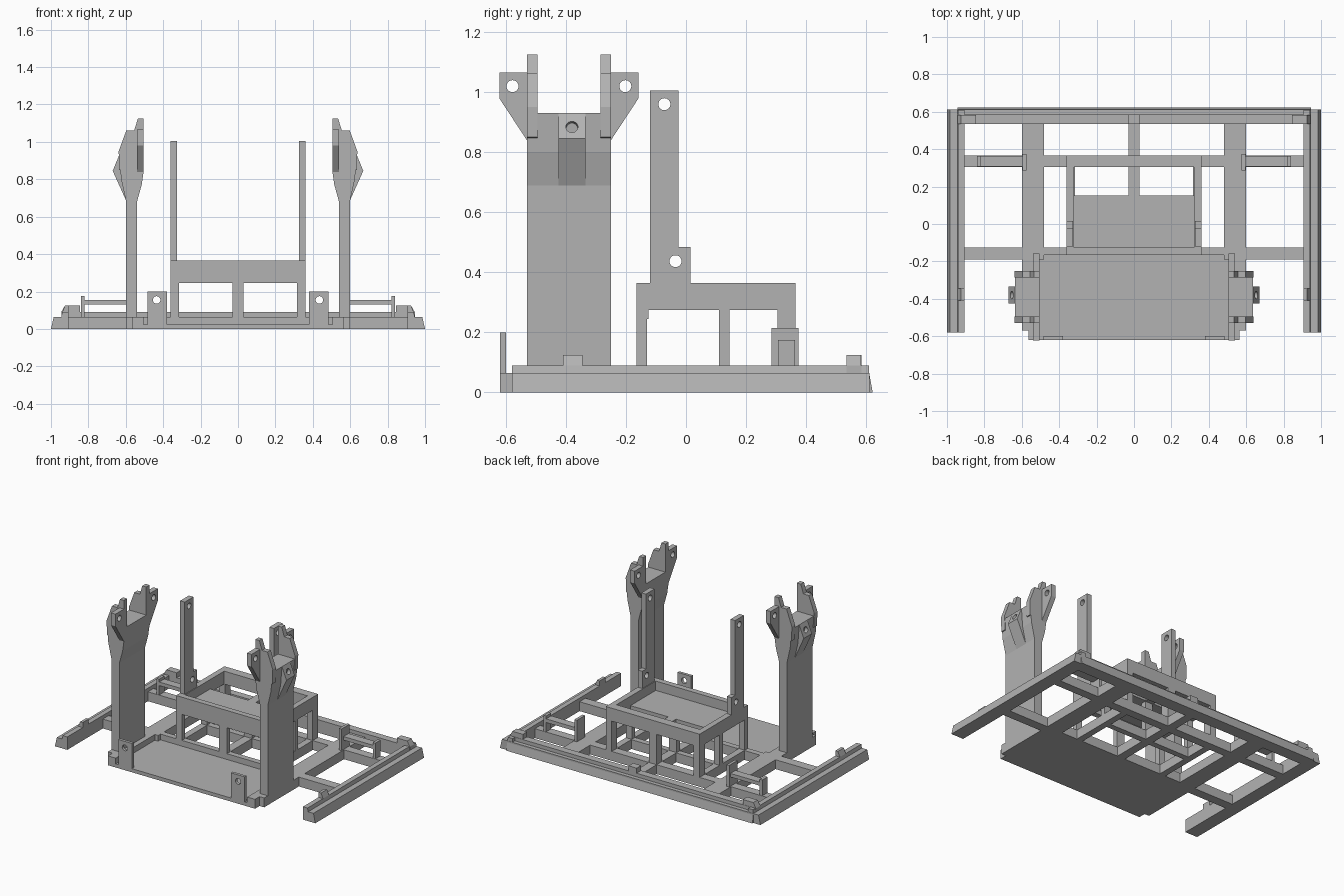
import bpy, bmesh, math
from mathutils import Vector

cube = bpy.data.objects.get("Cube")
if cube:
    bpy.data.objects.remove(cube, do_unlink=True)

grey = bpy.data.materials.new("plain_grey")
grey.use_nodes = True
COLOUR = (0.45, 0.45, 0.45, 1)
grey.diffuse_color = COLOUR
grey.node_tree.nodes["Principled BSDF"].inputs["Base Color"].default_value = COLOUR


def prism(name, points, axis, lo, hi):
    """Extrude a flat profile along an axis."""
    place = {"x": lambda a, b, t: (t, a, b),
             "y": lambda a, b, t: (a, t, b),
             "z": lambda a, b, t: (a, b, t)}[axis]
    bm = bmesh.new()
    face = bm.faces.new([bm.verts.new(place(a, b, lo)) for a, b in points])
    new = bmesh.ops.extrude_face_region(bm, geom=[face])["geom"]
    shift = Vector(place(0, 0, hi - lo))
    bmesh.ops.translate(bm, vec=shift, verts=[v for v in new if isinstance(v, bmesh.types.BMVert)])
    bmesh.ops.recalc_face_normals(bm, faces=bm.faces)
    mesh = bpy.data.meshes.new(name)
    bm.to_mesh(mesh)
    bm.free()
    mesh.materials.append(grey)
    obj = bpy.data.objects.new(name, mesh)
    bpy.context.collection.objects.link(obj)
    return obj


def box(name, x, y, z):
    x, y = sorted(x), sorted(y)
    return prism(name, [(x[0], y[0]), (x[1], y[0]), (x[1], y[1]), (x[0], y[1])], "z", *z)


def drill(obj, centre, direction, radius=0.02, depth=0.15):
    """Cut a round hole through a part."""
    ring = [(radius * math.cos(i * math.tau / 24), radius * math.sin(i * math.tau / 24))
            for i in range(24)]
    cutter = prism("hole_cutter", ring, "z", -depth / 2, depth / 2)
    cutter.hide_render = True
    cutter.location = centre
    cutter.rotation_euler = Vector(direction).to_track_quat("Z", "Y").to_euler()
    mod = obj.modifiers.new("hole", "BOOLEAN")
    mod.operation, mod.solver, mod.object = "DIFFERENCE", "EXACT", cutter
    bpy.context.view_layer.objects.active = obj
    bpy.ops.object.modifier_apply(modifier=mod.name)
    bpy.data.objects.remove(cutter, do_unlink=True)


LOW, RIM, TAB = 0.065, 0.09, 0.125

# Back rail, with a sloped outside and a raised rim
prism("back_rail", [(0.535, 0), (0.622, 0), (0.61, LOW), (0.585, LOW), (0.585, RIM), (0.535, RIM)],
      "x", -0.945, 0.945)
prism("back_rail_edge", [(-1, 0), (1, 0), (0.985, LOW), (-0.985, LOW)], "y", 0.585, 0.612)
box("back_middle_tab", (-0.03, 0.03), (0.535, 0.585), (RIM, TAB))

# Base beams across the whole width and below the table
box("rear_cross_beam", (-0.91, 0.91), (0.305, 0.365), (0, LOW))
box("middle_beam", (-0.03, 0.03), (-0.16, 0.54), (0, LOW))
box("table_base_beam", (-0.36, 0.36), (0.11, 0.15), (0, LOW))

# Front plate with a raised back edge
box("front_plate", (-0.51, 0.51), (-0.62, -0.155), (0, 0.025))
box("plate_back_edge", (-0.51, 0.51), (-0.165, -0.125), (0, LOW))

# Table in the middle
box("table_front", (-0.36, 0.36), (-0.165, -0.125), (0.245, 0.365))
box("table_tray", (-0.325, 0.325), (-0.13, 0.12), (0.275, 0.30))
box("table_divider", (-0.325, 0.325), (0.11, 0.152), (0.275, 0.30))
box("table_back", (-0.36, 0.36), (0.305, 0.365), (0.275, 0.365))
box("table_middle_bar", (-0.03, 0.03), (0.11, 0.31), (0.275, 0.30))
for name, y in (("front", (-0.165, -0.13)), ("middle", (0.11, 0.145)), ("back", (0.305, 0.365))):
    box("table_centre_leg_" + name, (-0.03, 0.03), y, (LOW, 0.28))

for side, s in (("left", 1), ("right", -1)):
    def sbox(name, x, y, z):
        return box(side + "_" + name, (s * x[0], s * x[1]), y, z)

    def sprism(name, points, lo, hi):
        return prism(side + "_" + name, [(s * a, b) for a, b in points], "y", lo, hi)

    # Side rail and its tabs
    sprism("side_rail", [(0.905, 0), (1, 0), (0.985, LOW), (0.945, LOW), (0.94, RIM), (0.905, RIM)],
           -0.58, 0.61)
    sprism("side_tab", [(0.905, RIM), (0.94, RIM), (0.925, TAB), (0.905, TAB)], -0.41, -0.345)
    sprism("corner_tab", [(0.845, RIM), (0.945, RIM), (0.925, TAB), (0.845, TAB)], 0.535, 0.583)

    # Base beams
    sbox("long_beam", (0.48, 0.6), (-0.19, 0.54), (0, LOW))
    sbox("front_cross_beam", (0.59, 0.91), (-0.19, -0.125), (0, LOW))
    sbox("table_side_beam", (0.315, 0.36), (-0.16, 0.365), (0, LOW))

    # Edge of the front plate
    sbox("plate_edge", (0.505, 0.6), (-0.57, -0.13), (0, LOW))
    sbox("plate_corner", (0.505, 0.565), (-0.62, -0.57), (0, LOW))
    clip = sbox("front_clip", (0.38, 0.485), (-0.62, -0.6), (0.02, 0.2))
    drill(clip, (s * 0.435, -0.61, 0.155), (0, 1, 0))

    # Table legs and side wall
    for name, y in (("front", (-0.165, -0.13)), ("middle", (0.11, 0.145)),
                    ("back", (0.305, 0.365))):
        sbox("table_leg_" + name, (0.315, 0.36), y, (LOW, 0.28))
    sbox("table_side", (0.32, 0.36), (-0.165, 0.365), (0.275, 0.365))

    # Upright with a wider foot and two holes
    ends = sorted((s * 0.325, s * 0.36))
    upright = prism(side + "_upright", [(-0.12, 0.36), (0.015, 0.36), (0.015, 0.485),
                    (-0.025, 0.485), (-0.025, 1.005), (-0.12, 1.005)], "x", *ends)
    drill(upright, (s * 0.34, -0.072, 0.96), (1, 0, 0))
    drill(upright, (s * 0.34, -0.035, 0.437), (1, 0, 0))

    # Column that widens towards the top
    inside = [(0.505, 0.84), (0.515, 0.77), (0.54, 0.68)]
    sprism("column", [(0.505, 0.93)] + inside + [(0.54, 0.02), (0.6, 0.02), (0.6, 0.69),
           (0.625, 0.80), (0.635, 0.93)], -0.53, -0.25)

    # Pin socket on the outside of the column
    socket = sprism("pin_socket", [(0.58, 0.93), (0.58, 0.69), (0.6, 0.69), (0.67, 0.845),
                    (0.635, 0.93)], -0.425, -0.335)
    drill(socket, (s * 0.655, -0.38, 0.885), (s * 0.92, 0, 0.38), 0.02, 0.08)

    # Two fork plates, each with a drilled ear
    for name, lo, hi, edge, out in (("front", -0.53, -0.495, -0.53, -1),
                                    ("back", -0.285, -0.25, -0.25, 1)):
        sprism("fork_" + name, [(0.505, 0.84), (0.505, 1.125), (0.535, 1.125), (0.555, 1.062),
               (0.597, 1.062), (0.638, 0.95), (0.635, 0.85), (0.6, 0.84)], lo, hi)
        tip = edge + out * 0.092
        ear = prism(side + "_ear_" + name, [(edge - out * 0.02, 0.84), (edge, 0.84), (tip, 0.98),
                    (tip, 1.065), (edge - out * 0.02, 1.065)],
                    "x", *sorted((s * 0.505, s * 0.54)))
        drill(ear, (s * 0.52, edge + out * 0.048, 1.02), (1, 0, 0))

    # Bracket on the rear cross beam
    sbox("bracket_plate", (0.575, 0.595), (0.285, 0.375), (0, 0.215))
    sbox("bracket_post", (0.82, 0.84), (0.307, 0.363), (LOW, 0.175))
    sbox("bracket_bar", (0.59, 0.825), (0.307, 0.363), (0.13, 0.155))
